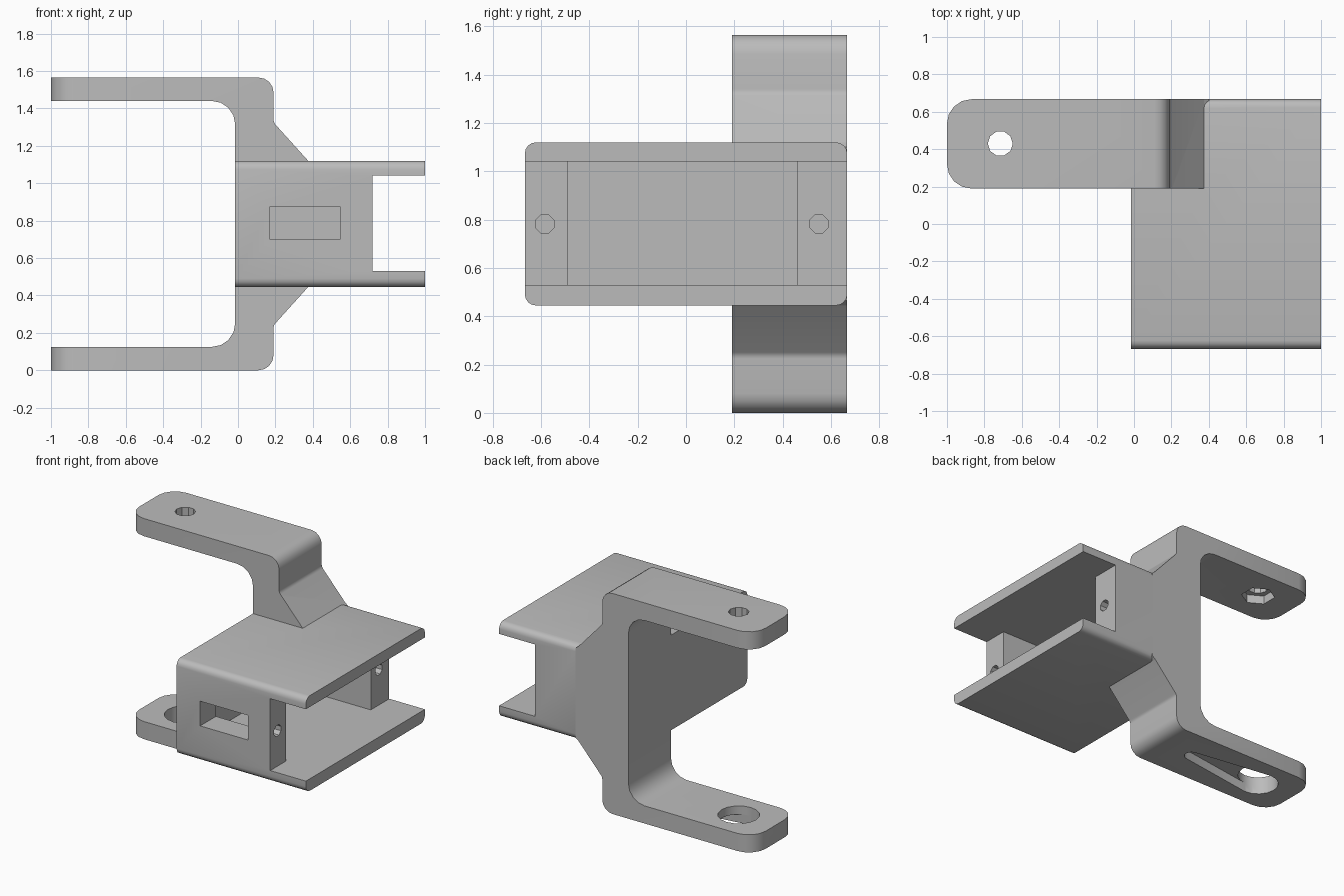
import bpy, bmesh, math
from mathutils import Vector, Matrix

if "Cube" in bpy.data.objects:
    bpy.data.objects.remove(bpy.data.objects["Cube"])

grey = bpy.data.materials.new("plain grey")
grey.use_nodes = True
GREY = (0.5, 0.5, 0.5, 1)
grey.diffuse_color = GREY
grey.node_tree.nodes["Principled BSDF"].inputs["Base Color"].default_value = GREY

MID = 0.7825          # height of the mirror plane between the two arms
PIN = Vector((-0.715, 0.43))   # shared pivot axis of the arms


def rounded(corners, steps=4):
    """Round each (u, v, radius) corner of a polygon with an arc."""
    out = []
    n = len(corners)
    for i, (u, v, r) in enumerate(corners):
        p = Vector((u, v))
        if not r:
            out.append(p)
            continue
        a = (Vector(corners[i - 1][:2]) - p).normalized()
        b = (Vector(corners[(i + 1) % n][:2]) - p).normalized()
        half = a.angle(b) / 2
        centre = p + (a + b).normalized() * r / math.sin(half)
        start = p + a * r / math.tan(half) - centre
        end = p + b * r / math.tan(half) - centre
        sweep = start.angle_signed(end)
        for k in range(steps + 1):
            out.append(centre + Matrix.Rotation(-sweep * k / steps, 2) @ start)
    return out


def prism(name, points, axis, lo, hi):
    """Extrude a flat outline along x, y or z."""
    place = {"x": lambda p, t: (t, p[0], p[1]),
             "y": lambda p, t: (p[0], t, p[1]),
             "z": lambda p, t: (p[0], p[1], t)}[axis]
    bm = bmesh.new()
    low = [bm.verts.new(place(p, lo)) for p in points]
    high = [bm.verts.new(place(p, hi)) for p in points]
    bm.faces.new(low)
    bm.faces.new(high)
    for i in range(len(points)):
        j = (i + 1) % len(points)
        bm.faces.new((low[i], low[j], high[j], high[i]))
    bmesh.ops.recalc_face_normals(bm, faces=bm.faces)
    mesh = bpy.data.meshes.new(name)
    bm.to_mesh(mesh)
    bm.free()
    mesh.materials.append(grey)
    ob = bpy.data.objects.new(name, mesh)
    bpy.context.collection.objects.link(ob)
    return ob


def rect(u0, u1, v0, v1, r=0):
    return rounded([(u0, v0, r), (u1, v0, r), (u1, v1, r), (u0, v1, r)])


def circle(c, r, sides, turn=0.0):
    return [(c[0] + r * math.cos(turn + math.tau * k / sides),
             c[1] + r * math.sin(turn + math.tau * k / sides)) for k in range(sides)]


def combine(target, tool, operation):
    mod = target.modifiers.new("join", "BOOLEAN")
    mod.operation = operation
    mod.solver = "EXACT"
    mod.object = tool
    bpy.context.view_layer.objects.active = target
    bpy.ops.object.modifier_apply(modifier=mod.name)
    bpy.data.objects.remove(tool)


# Housing block with rounded long edges
bracket = prism("motor_bracket", rect(-0.667, 0.667, 0.445, 1.12, 0.045), "x", -0.015, 1)

# C-shaped fork: upper half profile, mirrored for the lower half
upper = [(0.40, MID, 0), (0.40, 1.10, 0), (0.375, 1.12, 0.02), (0.19, 1.325, 0.04),
         (0.19, 1.565, 0.08), (-1, 1.565, 0), (-1, 1.44, 0), (-0.015, 1.44, 0.125)]
lower = [(x, 2 * MID - z, r) for x, z, r in reversed(upper[1:])]
fork = prism("fork", rounded(upper[1:] + lower), "y", 0.19, 0.667)
tips = prism("tip_outline", rounded([(-1, 0.19, 0.13), (1, 0.19, 0), (1, 0.667, 0),
                                     (-1, 0.667, 0.13)]), "z", -1, 3)
combine(fork, tips, "INTERSECT")
combine(bracket, fork, "UNION")

# Motor pocket, open end between the plates, and side window
cuts = [
    prism("pocket", rect(-0.49, 0.46, 0.53, 1.04), "x", 0.07, 2),
    prism("open_end", rect(-2, 2, 0.53, 1.04), "x", 0.72, 2),
    prism("window", rect(0.17, 0.545, 0.70, 0.875), "y", -1, -0.4),
]
# Blind screw holes in the pocket ends
for y in (-0.585, 0.55):
    cuts.append(prism("screw_hole", circle((y, MID), 0.041, 8, math.pi / 8), "x", 0.35, 0.9))

# Upper arm: bolt hole with a hexagonal nut recess underneath
cuts.append(prism("bolt_hole", circle(PIN, 0.067, 10), "z", 1.3, 2))
cuts.append(prism("nut_recess", circle(PIN, 0.112, 6, math.pi / 6), "z", 1.3, 1.50))

# Lower arm: round opening with a tapered lever slot underneath
cuts.append(prism("lever_opening", circle(PIN, 0.135, 16), "z", -0.2, 0.3))
arc = [math.pi * k / 8 for k in range(9)]
slot = [(PIN.x - 0.135 * math.sin(a), PIN.y + 0.135 * math.cos(a)) for a in arc]
slot += [(-0.14 + 0.05 * math.sin(a), PIN.y - 0.05 * math.cos(a)) for a in arc]
cuts.append(prism("lever_slot", slot, "z", -0.2, 0.065))

for cut in cuts:
    combine(bracket, cut, "DIFFERENCE")

bpy.ops.object.select_all(action="DESELECT")
bracket.select_set(True)
bpy.context.view_layer.objects.active = bracket
bpy.ops.object.shade_smooth_by_angle(angle=math.radians(30))
